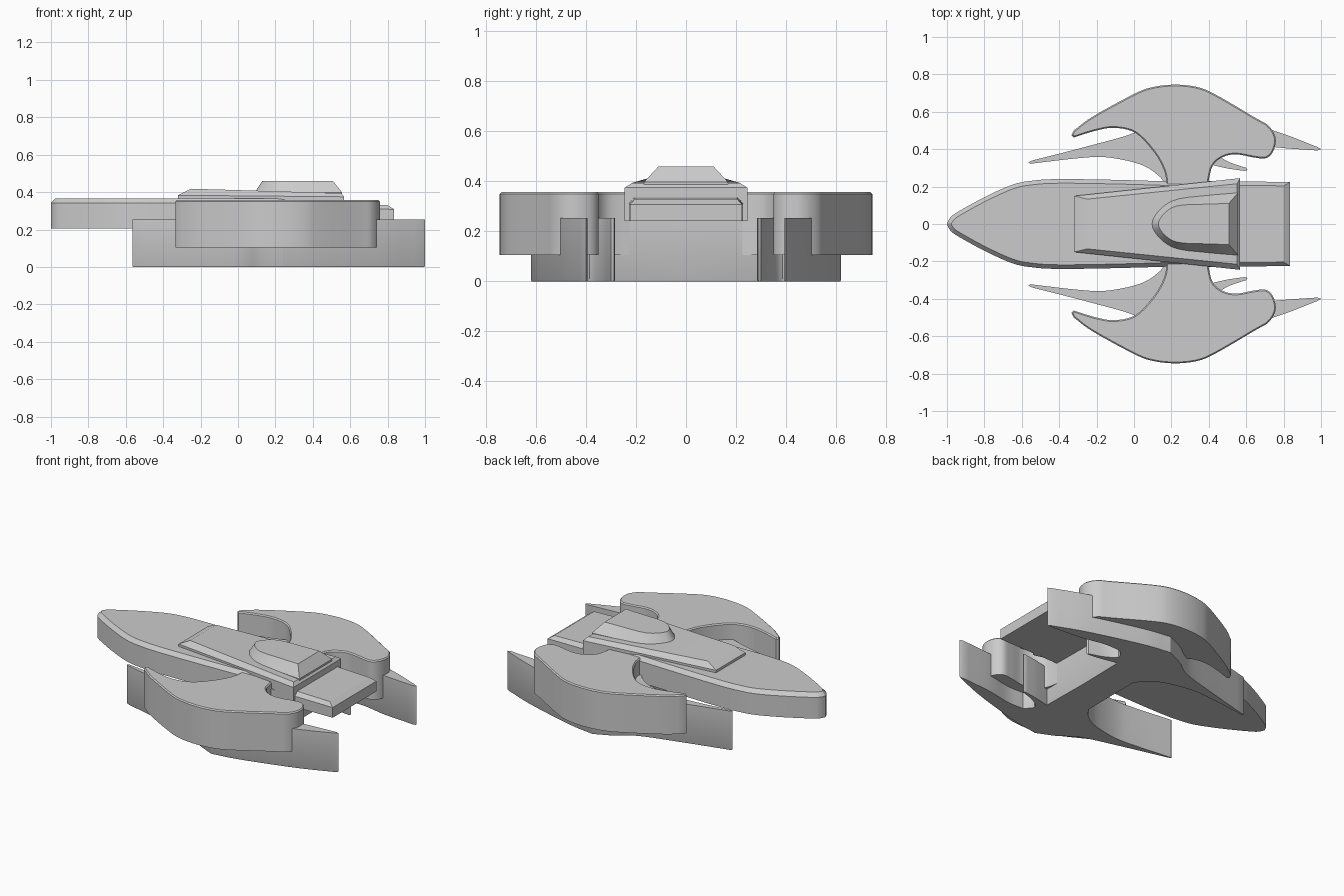
import bpy, bmesh
from mathutils import Vector

if "Cube" in bpy.data.objects:
    bpy.data.objects.remove(bpy.data.objects["Cube"])


def curve(pts, steps=5):
    """Catmull-Rom curve through 2D points, ends included."""
    p = [Vector(q) for q in pts]
    p = [2 * p[0] - p[1]] + p + [2 * p[-1] - p[-2]]
    out = []
    for a, b, c, d in zip(p, p[1:], p[2:], p[3:]):
        for i in range(steps):
            t = i / steps
            out.append(0.5 * (2 * b + (c - a) * t + (2 * a - 5 * b + 4 * c - d) * t * t
                              + (3 * b - a - 3 * c + d) * t ** 3))
    return out + [p[-2]]


def symmetric(runs):
    """Join curve runs of the +y half and mirror them to a closed outline."""
    half = []
    for run in runs:
        for q in (curve(run) if len(run) > 2 else [Vector(v) for v in run]):
            if not half or (q - half[-1]).length > 1e-4:
                half.append(q)
    mirrored = [Vector((q.x, -q.y)) for q in reversed(half) if q.y > 1e-4]
    return half + mirrored


def inset(pts, d):
    n = len(pts)
    area = sum(pts[i - 1].x * pts[i].y - pts[i].x * pts[i - 1].y for i in range(n))
    s = 1 if area > 0 else -1
    out = []
    for i, q in enumerate(pts):
        e1 = (q - pts[i - 1]).normalized()
        e2 = (pts[(i + 1) % n] - q).normalized()
        n1, n2 = Vector((-e1.y, e1.x)) * s, Vector((-e2.y, e2.x)) * s
        m = (n1 + n2).normalized()
        out.append(q + m * d / max(0.6, m.dot(n1)))
    return out


def loft(name, rings):
    """Skin equal-length rings of 3D points and cap both ends."""
    bm = bmesh.new()
    vs = [[bm.verts.new(p) for p in r] for r in rings]
    n = len(vs[0])
    for a, b in zip(vs, vs[1:]):
        for i in range(n):
            j = (i + 1) % n
            bm.faces.new((a[i], a[j], b[j], b[i]))
    bm.faces.new(vs[0][::-1])
    bm.faces.new(vs[-1])
    bmesh.ops.recalc_face_normals(bm, faces=bm.faces)
    me = bpy.data.meshes.new(name)
    bm.to_mesh(me)
    bm.free()
    ob = bpy.data.objects.new(name, me)
    bpy.context.collection.objects.link(ob)
    bpy.ops.object.select_all(action='DESELECT')
    ob.select_set(True)
    bpy.context.view_layer.objects.active = ob
    bpy.ops.object.shade_smooth_by_angle(angle=0.5)
    return ob


def flat(pts, z):
    return [(p.x, p.y, z) for p in pts]


def trapezoid(x0, y0, z0, x1, y1, z1):
    return [(x0, -y0, z0), (x1, -y1, z1), (x1, y1, z1), (x0, y0, z0)]


# Upper wings, joined by a neck under the hull
upper = symmetric([
    [(.175, 0), (.175, .2)],
    [(.175, .2), (.163, .28), (.11, .38), (.01, .485), (-.1, .514), (-.2, .5), (-.322, .463)],
    [(-.322, .463), (-.335, .474)],
    [(-.335, .474), (-.322, .5)],
    [(-.322, .5), (-.22, .575), (0, .695), (.1, .732), (.22, .745),
     (.34, .732), (.44, .69), (.645, .57), (.72, .525), (.757, .46), (.745, .39),
     (.705, .352), (.64, .356), (.55, .372), (.48, .36), (.42, .31), (.393, .2)],
    [(.393, .2), (.393, 0)]])
loft("upper_wings", [flat(upper, .105), flat(upper, .35), flat(inset(upper, .007), .357)])

# Lower wings with long front blades, rear blades and small prongs
lower = symmetric([
    [(.175, 0), (.175, .2)],
    [(.175, .2), (.13, .26), (.03, .32), (-.15, .357), (-.315, .35), (-.555, .322)],
    [(-.555, .322), (-.565, .33)],
    [(-.565, .33), (-.55, .338)],
    [(-.55, .338), (-.25, .415), (0, .487), (.12, .565), (.24, .62)],
    [(.24, .62), (.42, .59), (.76, .495), (.98, .412)],
    [(.98, .412), (1, .4)],
    [(1, .4), (.98, .393)],
    [(.98, .393), (.76, .41), (.6, .44), (.48, .44)],
    [(.48, .44), (.44, .385), (.5, .335), (.6, .3)],
    [(.6, .3), (.607, .288)],
    [(.607, .288), (.59, .284)],
    [(.59, .284), (.5, .297), (.4, .32)],
    [(.4, .32), (.395, 0)]])
loft("lower_wings", [flat(inset(lower, .003), 0), flat(lower, .006), flat(lower, .253)])

# Pointed hull
hull = symmetric([
    [(-1, 0), (-.985, .03), (-.95, .06), (-.8, .143), (-.65, .21), (-.54, .232), (-.4, .24),
     (-.1, .236), (.38, .222)],
    [(.38, .222), (.38, 0)]])
loft("hull", [flat(hull, .205), flat(hull, .342), flat(inset(hull, .022), .367)])

# Tail slab behind the deck
loft("tail", [trapezoid(.3, .232, .242, .835, .224, .242),
              trapezoid(.3, .232, .315, .835, .224, .308),
              trapezoid(.3, .21, .343, .80, .204, .33)])

# Sloping wedge deck on top of the hull
loft("deck", [trapezoid(-.32, .15, .33, .568, .245, .242),
              trapezoid(-.32, .15, .383, .568, .245, .375),
              trapezoid(-.25, .133, .418, .55, .215, .394)])

# Canopy with rounded front
base = symmetric([
    [(.09, 0), (.1, .035), (.14, .085), (.2, .125), (.27, .143), (.35, .15), (.557, .167)],
    [(.557, .167), (.557, 0)]])
roof = symmetric([
    [(.13, 0), (.138, .025), (.165, .06), (.21, .09), (.27, .102), (.35, .105), (.507, .11)],
    [(.507, .11), (.507, 0)]])
loft("canopy", [flat(base, .385), flat(base, .398), flat(roof, .46)])
